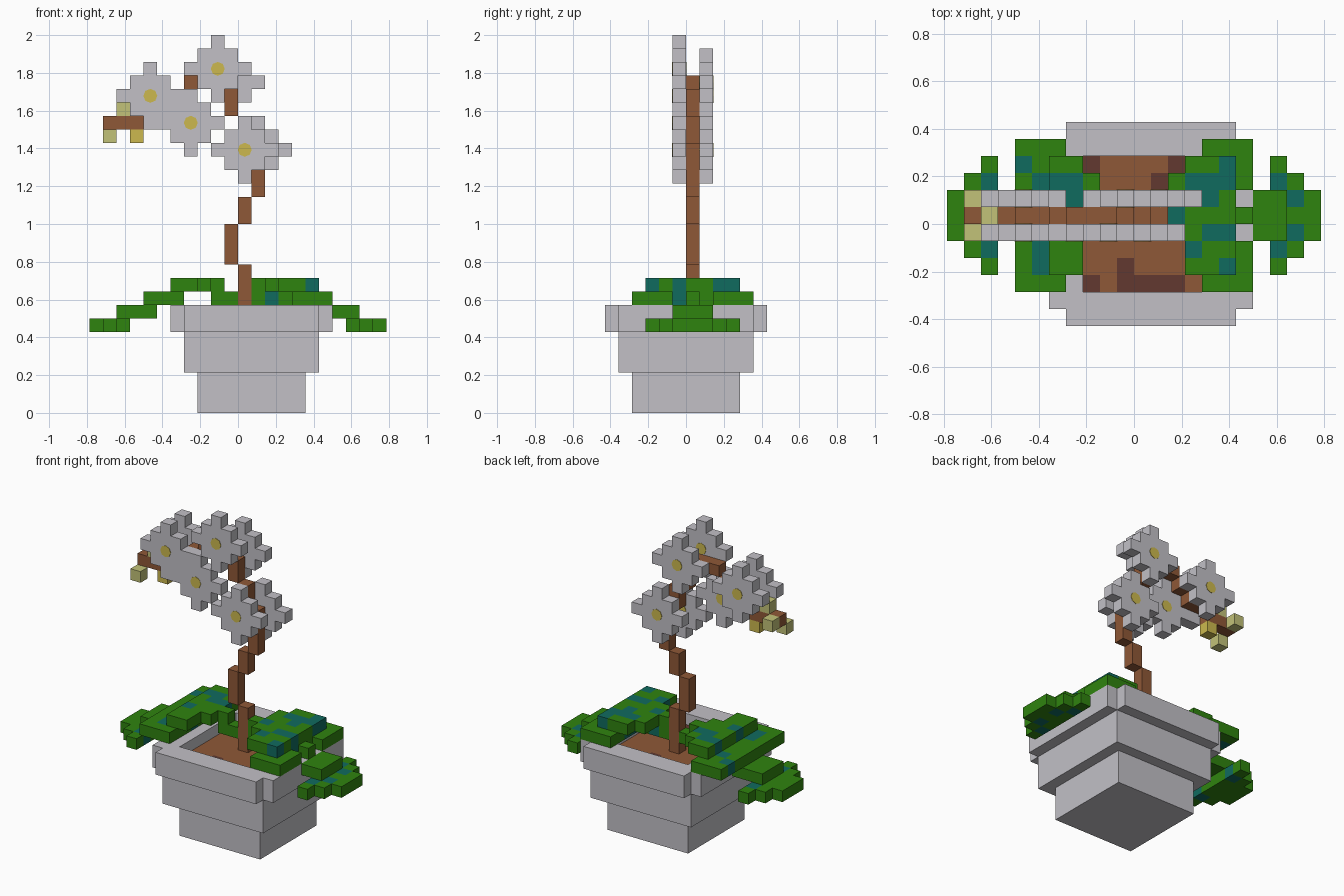
import bpy
import bmesh
import math

if "Cube" in bpy.data.objects:
    bpy.data.objects.remove(bpy.data.objects["Cube"], do_unlink=True)

U = 1 / 14  # one block of the grid


def material(name, rgb):
    lin = [((c / 255 + 0.055) / 1.055) ** 2.4 for c in rgb] + [1.0]
    m = bpy.data.materials.new(name)
    m.use_nodes = True
    m.diffuse_color = lin
    bsdf = m.node_tree.nodes["Principled BSDF"]
    bsdf.inputs["Base Color"].default_value = lin
    bsdf.inputs["Roughness"].default_value = 0.9
    return m


GREY = material("pale grey", (194, 192, 198))
BARK = material("bark brown", (143, 88, 55))
DARK = material("dark soil", (98, 57, 48))
LEAF = material("leaf green", (47, 131, 15))
TEAL = material("teal green", (16, 107, 95))
BUD = material("pale bud", (194, 194, 120))
GOLD = material("gold", (204, 185, 78))


def finish(name, bm, mats):
    me = bpy.data.meshes.new(name)
    bm.to_mesh(me)
    bm.free()
    for m in mats:
        me.materials.append(m)
    ob = bpy.data.objects.new(name, me)
    bpy.context.collection.objects.link(ob)
    return ob


def boxes(name, mat, *spans):
    """Plain boxes, each given as x0, x1, y0, y1, z0, z1 in blocks."""
    bm = bmesh.new()
    for s in spans:
        lo, hi = s[0::2], s[1::2]
        verts = bmesh.ops.create_cube(bm, size=1)["verts"]
        for v in verts:
            v.co = [(lo[i] if v.co[i] < 0 else hi[i]) * U for i in range(3)]
    return finish(name, bm, [mat])


def span_cells(*spans):
    return {(x, y, z) for x0, x1, y0, y1, z0, z1 in spans
            for x in range(x0, x1) for y in range(y0, y1) for z in range(z0, z1)}


def blocks(name, cells, mats, rule=lambda c: 0):
    """Outer skin of a set of grid blocks, coloured block by block."""
    bm = bmesh.new()
    verts = {}
    for c in sorted(cells):
        for a in range(3):
            for side in (0, 1):
                n = list(c)
                n[a] += 1 if side else -1
                if tuple(n) in cells:
                    continue
                ring = []
                for p, q in ((0, 0), (1, 0), (1, 1), (0, 1)):
                    k = list(c)
                    k[a] += side
                    k[(a + 1) % 3] += p
                    k[(a + 2) % 3] += q
                    k = tuple(k)
                    if k not in verts:
                        verts[k] = bm.verts.new([i * U for i in k])
                    ring.append(verts[k])
                f = bm.faces.new(ring if side else ring[::-1])
                f.material_index = rule(c)
    return finish(name, bm, mats)


# Stepped pot and its rim with notched corners
boxes("pot_base", GREY, (-3, 5, -4, 4, 0, 3))
boxes("pot_body", GREY, (-4, 6, -5, 5, 3, 6))
rim = [(-5, -3, -4, 4, 6, 8), (5, 7, -4, 4, 6, 8)]
for y0, y1, x0, x1 in ((-6, -5, -4, 6), (-5, -4, -5, 7), (4, 5, -5, 7), (5, 6, -4, 6)):
    rim.append((x0, x1, y0, y1, 6, 8))
boxes("pot_rim", GREY, *rim)

# Soil with darker clods
clods = {(-3, 3), (2, 3), (1, 2), (-3, -4), (-1, -3), (-1, -4), (0, -4), (1, -4), (2, -4)}
blocks("soil", span_cells((-3, 5, -4, 4, 6, 7)), [BARK, DARK],
       lambda c: int(c[:2] in clods))

# Crooked stem, arching over to the side
stem = [(0, 1, 7, 11), (-1, 0, 11, 14), (0, 1, 14, 16), (1, 2, 16, 20), (0, 1, 20, 22),
        (-1, 0, 22, 24), (-4, -1, 24, 25), (-5, -4, 23, 24), (-7, -5, 22, 23), (-10, -7, 21, 22)]
boxes("stem", BARK, *[(x0, x1, 0, 1, z0, z1) for x0, x1, z0, z1 in stem])

# Buds at the stem tip
boxes("pale_buds", BUD, (-10, -9, -1, 0, 20, 21), (-9, -8, 0, 1, 22, 23), (-10, -9, 1, 2, 21, 22))
boxes("golden_bud", GOLD, (-8, -7, 0, 1, 20, 21))


# Flowers: a 3 x 3 square with four tips and a gold eye on both faces
def flower(name, x, z, y):
    blocks(name, span_cells((x - 1, x + 2, y, y + 1, z - 1, z + 2),
                            (x - 2, x + 3, y, y + 1, z, z + 1),
                            (x, x + 1, y, y + 1, z - 2, z + 3)), [GREY])
    for tag, yy in (("front", y), ("back", y + 1)):
        bpy.ops.mesh.primitive_cylinder_add(
            vertices=8, radius=0.037, depth=0.005,
            location=((x + 0.5) * U, yy * U, (z + 0.5) * U),
            rotation=(math.pi / 2, 0, 0))
        eye = bpy.context.object
        eye.name = name + "_eye_" + tag
        eye.data.materials.append(GOLD)


for i, (x, z) in enumerate(((-7, 23), (-4, 21), (-2, 25), (0, 19))):
    flower("front_flower_%d" % (i + 1), x, z, -1)
for i, (x, z) in enumerate(((-7, 23), (-1, 24), (1, 19))):
    flower("back_flower_%d" % (i + 1), x, z, 1)

# Leaves: arched crown, drooping outer lobes and a low tip
tip = [(7, 9, -1, 2, 7, 8), (8, 11, -1, 2, 6, 7), (8, 10, -2, 3, 6, 7), (8, 9, -3, 4, 6, 7)]
left_leaf = span_cells(
    (3, 6, -3, 4, 9, 10), (2, 3, -1, 3, 9, 10), (1, 2, 0, 1, 9, 10),
    (1, 4, 0, 1, 8, 9), (4, 6, -4, 5, 8, 9),
    (6, 7, -4, -1, 8, 9), (6, 7, 0, 1, 8, 9), (6, 7, 2, 5, 8, 9), *tip)
right_leaf = span_cells(
    (-5, -3, -3, 4, 9, 10), (-3, -2, -1, 3, 9, 10), (-2, -1, 0, 1, 9, 10),
    (-2, 0, 0, 1, 8, 9), (-7, -4, -4, 5, 8, 9), (-7, -6, -1, 2, 7, 8),
    *[(-x1, -x0, y0, y1, z0, z1) for x0, x1, y0, y1, z0, z1 in tip])

left_teal = {(5, 3), (3, 2), (4, 2), (5, 2), (4, 1), (2, 0), (4, -1), (5, -1), (3, -2),
             (5, -3), (8, 2), (9, 1), (8, -2), (9, -1)}
right_teal = {(-7, 3), (-6, 2), (-5, 2), (-4, 2), (-4, 1), (-3, 1), (-6, -2), (-6, -3),
              (-9, 2), (-9, -2), (-5, -1)}
blocks("left_leaf", left_leaf, [LEAF, TEAL], lambda c: int(c[:2] in left_teal))
blocks("right_leaf", right_leaf, [LEAF, TEAL], lambda c: int(c[:2] in right_teal))
